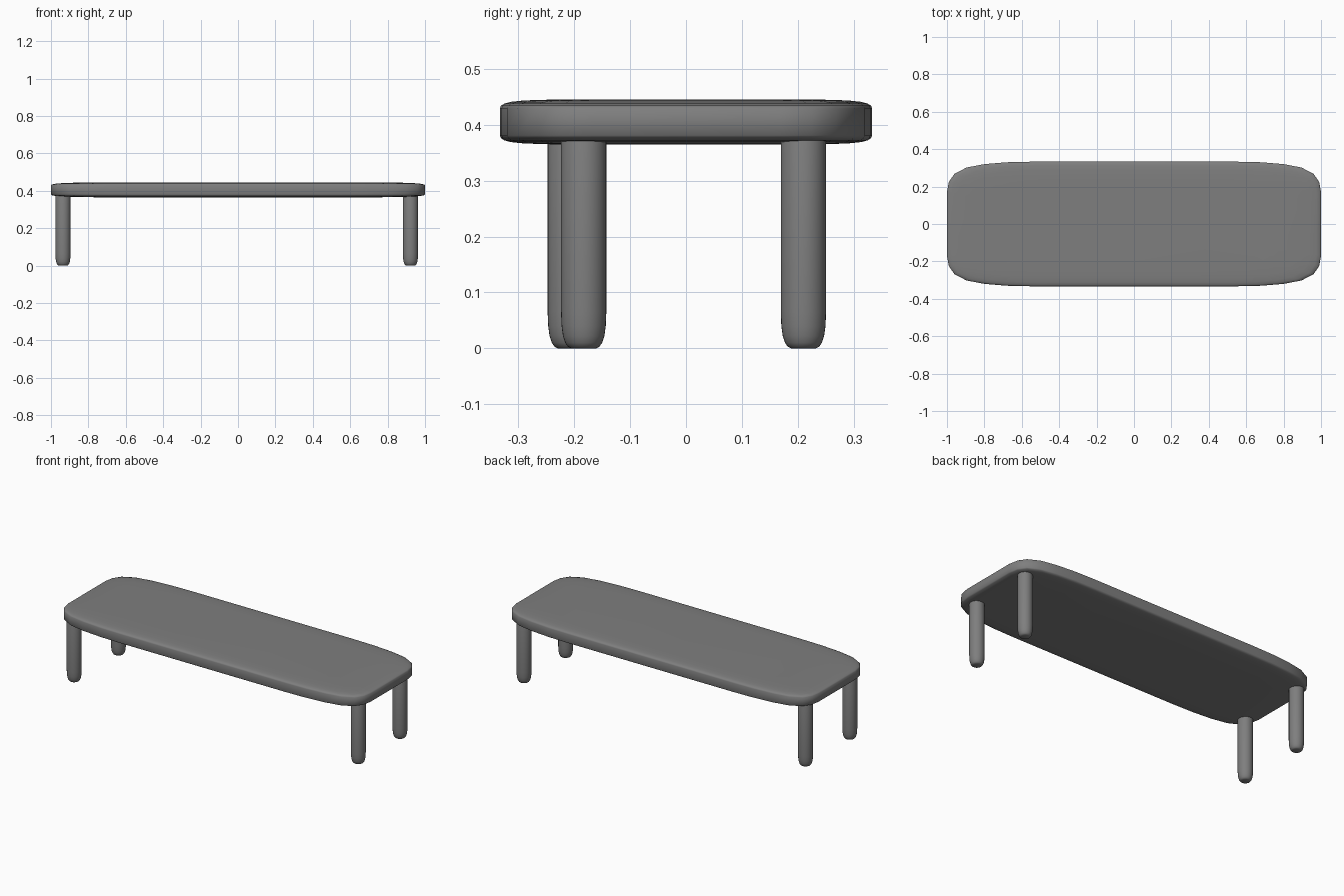
import bpy, bmesh, math

if "Cube" in bpy.data.objects:
    bpy.data.objects.remove(bpy.data.objects["Cube"])

# Dark grey finish shared by all parts
finish = bpy.data.materials.new("dark_grey")
finish.diffuse_color = (0.21, 0.21, 0.21, 1)
finish.use_nodes = True
finish.node_tree.nodes["Principled BSDF"].inputs["Base Color"].default_value = finish.diffuse_color


def loft(name, rings):
    """Skin closed rings of equal length and cap both ends."""
    bm = bmesh.new()
    loops = [[bm.verts.new(p) for p in ring] for ring in rings]
    n = len(loops[0])
    for a, b in zip(loops, loops[1:]):
        for i in range(n):
            j = (i + 1) % n
            bm.faces.new((a[i], a[j], b[j], b[i]))
    bm.faces.new(loops[0][::-1])
    bm.faces.new(loops[-1])
    bmesh.ops.recalc_face_normals(bm, faces=bm.faces)
    mesh = bpy.data.meshes.new(name)
    bm.to_mesh(mesh)
    bm.free()
    mesh.materials.append(finish)
    obj = bpy.data.objects.new(name, mesh)
    bpy.context.collection.objects.link(obj)
    bpy.context.view_layer.objects.active = obj
    obj.select_set(True)
    bpy.ops.object.shade_smooth_by_angle(angle=math.radians(60))
    obj.select_set(False)
    return obj


# Table top: soft rectangle whose long corners stretch along x
corner = [(1.0, 0.17), (0.99, 0.225), (0.96, 0.268), (0.895, 0.302),
          (0.8, 0.32), (0.68, 0.33), (0.55, 0.333)]
outline = (corner + [(-x, y) for x, y in reversed(corner)]
           + [(-x, -y) for x, y in corner] + [(x, -y) for x, y in reversed(corner)])

# Pillowed edge: outline scale and height above the mid plane
edge = [(1.0, 0.024), (0.994, 0.029), (0.975, 0.033), (0.94, 0.036),
        (0.87, 0.0385), (0.72, 0.04)]
profile = [(s, -h) for s, h in reversed(edge)] + edge
loft("table_top", [[(x * s, y * s, 0.405 + h) for x, y in outline] for s, h in profile])

# Legs: round posts with softened feet, tucked into the underside
leg_profile = [(0.022, 0.0), (0.028, 0.003), (0.033, 0.010), (0.037, 0.022),
               (0.0395, 0.04), (0.0405, 0.065), (0.0405, 0.37), (0.038, 0.38)]
legs = {"front_left_leg": (-0.936, -0.207), "front_right_leg": (0.922, -0.183),
        "back_left_leg": (-0.936, 0.21), "back_right_leg": (0.922, 0.21)}
for name, (cx, cy) in legs.items():
    loft(name, [[(cx + r * math.cos(math.tau * i / 32), cy + r * math.sin(math.tau * i / 32), z)
                 for i in range(32)] for r, z in leg_profile])
